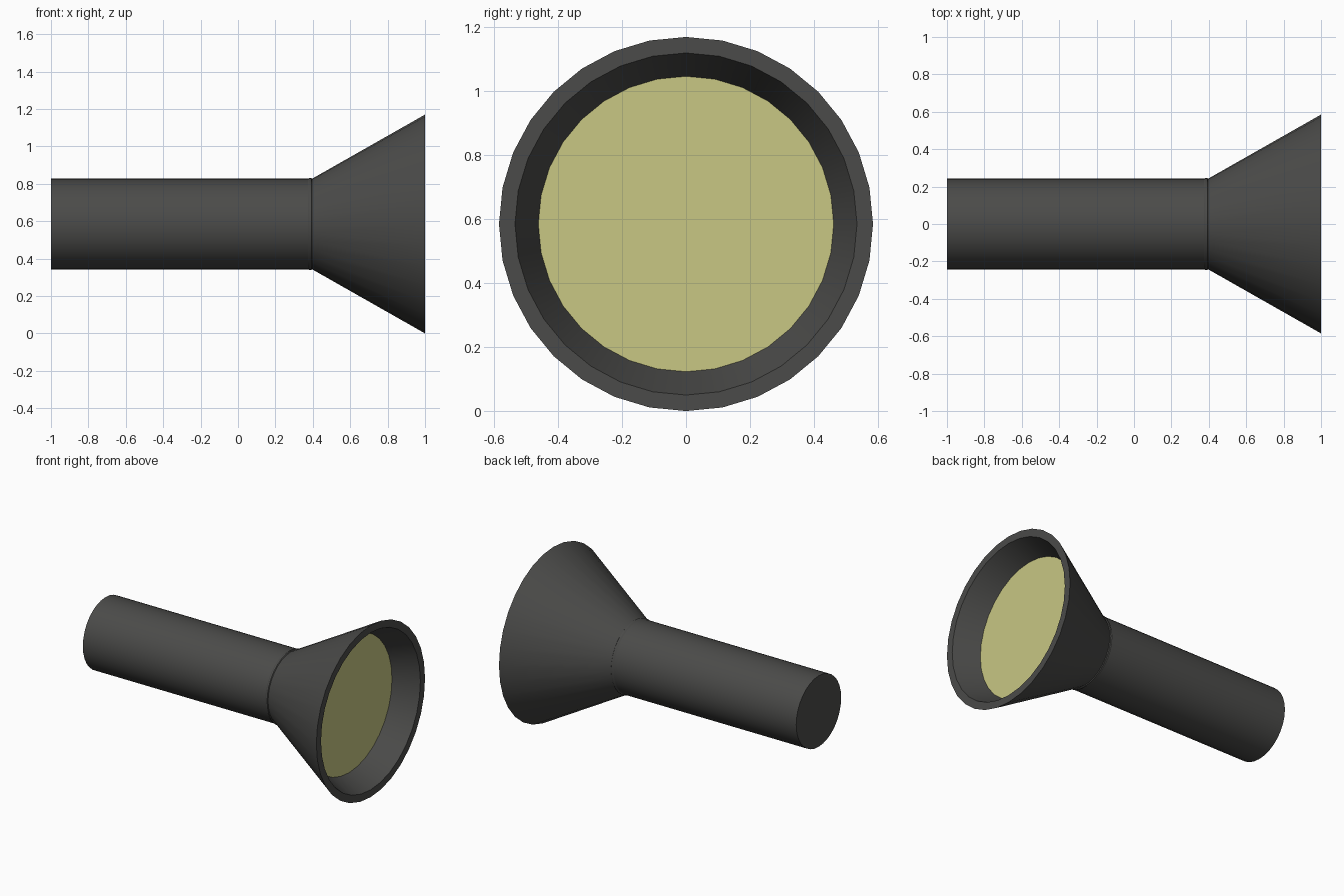
import bpy, bmesh
from math import cos, sin, tau, radians

if "Cube" in bpy.data.objects:
    bpy.data.objects.remove(bpy.data.objects["Cube"])

SIDES, AXIS_Z = 32, 0.585


def material(name, rgb):
    m = bpy.data.materials.new(name)
    m.diffuse_color = (*rgb, 1)
    m.use_nodes = True
    m.node_tree.nodes["Principled BSDF"].inputs["Base Color"].default_value = m.diffuse_color
    return m


def lathe(name, profile, mat, cap_start=False, cap_end=False):
    """Revolve (x, radius) points around the horizontal axis."""
    bm = bmesh.new()
    rings = [[bm.verts.new((x, r * sin(tau * i / SIDES), r * cos(tau * i / SIDES)))
              for i in range(SIDES)] for x, r in profile]
    for a, b in zip(rings, rings[1:]):
        for i in range(SIDES):
            j = (i + 1) % SIDES
            bm.faces.new((a[i], b[i], b[j], a[j]))
    if cap_start:
        bm.faces.new(rings[0])
    if cap_end:
        bm.faces.new(rings[-1][::-1])
    bmesh.ops.recalc_face_normals(bm, faces=bm.faces)
    mesh = bpy.data.meshes.new(name)
    bm.to_mesh(mesh)
    bm.free()
    mesh.materials.append(mat)
    ob = bpy.data.objects.new(name, mesh)
    ob.location.z = AXIS_Z
    bpy.context.collection.objects.link(ob)
    bpy.context.view_layer.objects.active = ob
    ob.select_set(True)
    bpy.ops.object.shade_smooth_by_angle(angle=radians(25))
    ob.select_set(False)
    return ob


black = material("dark_casing", (0.07, 0.07, 0.067))
glow = material("pale_yellow", (0.58, 0.57, 0.23))

# Handle, collar ridge, flared head, flat rim and recessed inner wall;
# the closed floor of the recess sits just behind the lens
lathe("torch_body", [(-1, 0.242), (0.375, 0.242), (0.383, 0.247), (0.392, 0.247),
                     (0.396, 0.242), (1, 0.585), (1, 0.535), (0.83, 0.46)],
      black, cap_start=True, cap_end=True)

# Lens disc
lathe("lens", [(0.832, 0.459), (0.837, 0.462)], glow, cap_start=True, cap_end=True)
